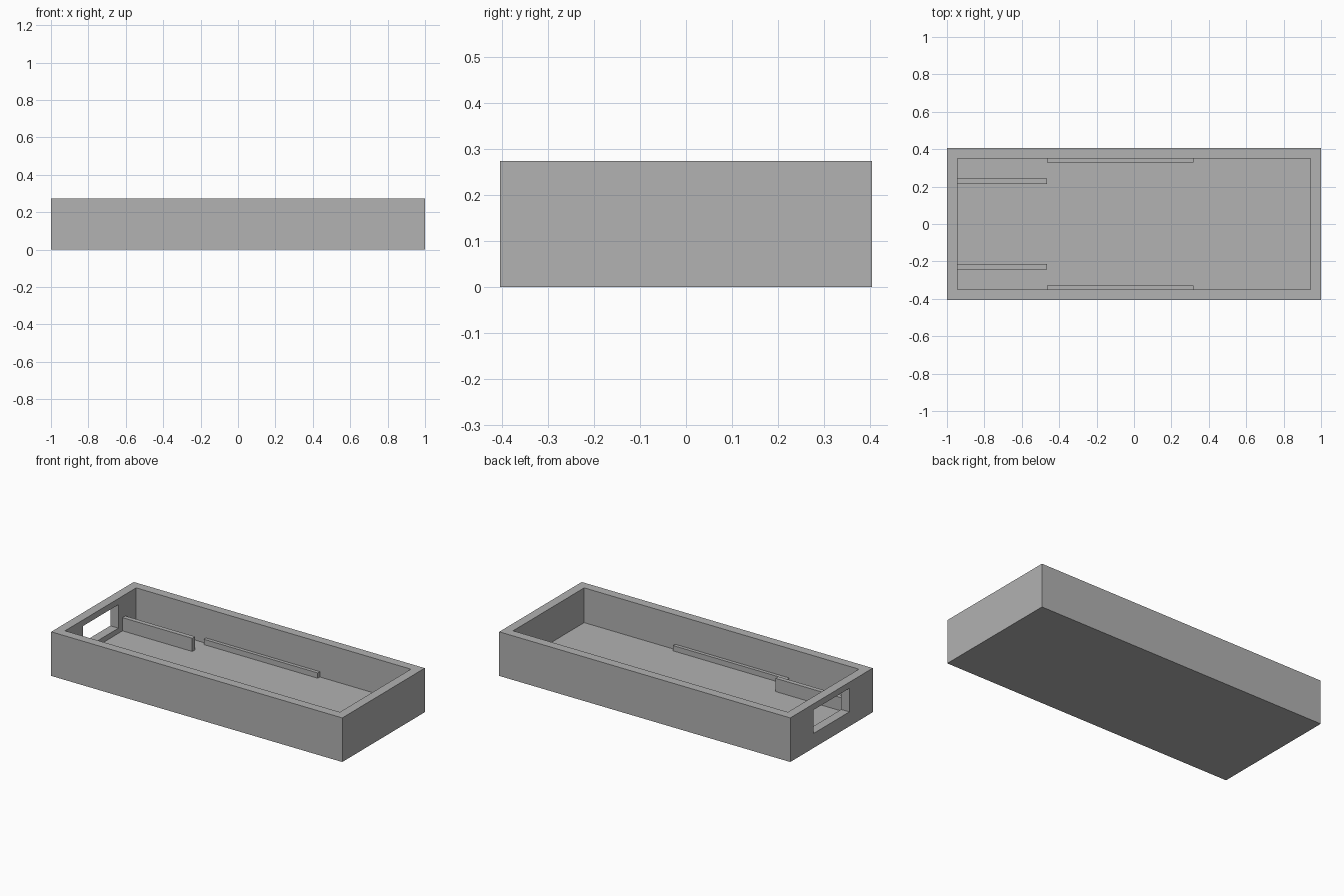
import bpy

default = bpy.data.objects.get("Cube")
if default:
    bpy.data.objects.remove(default, do_unlink=True)

# Overall sizes
LENGTH, WIDTH, HEIGHT = 2.0, 0.81, 0.274
WALL, FLOOR = 0.056, 0.058
IN_X, IN_Y = LENGTH / 2 - WALL, WIDTH / 2 - WALL
RIB_END = -0.465

grey = bpy.data.materials.new("light grey plastic")
grey.use_nodes = True
colour = (0.445, 0.445, 0.445, 1)
grey.diffuse_color = colour
grey.node_tree.nodes["Principled BSDF"].inputs["Base Color"].default_value = colour


def box(name, x, y, z):
    """Box spanning the given (low, high) ranges."""
    spans = (x, y, z)
    bpy.ops.mesh.primitive_cube_add(size=1, location=[(a + b) / 2 for a, b in spans])
    obj = bpy.context.object
    obj.name = name
    obj.scale = [b - a for a, b in spans]
    bpy.ops.object.transform_apply(location=False, rotation=False, scale=True)
    obj.data.materials.append(grey)
    return obj


def cut(target, cutter):
    cutter.hide_render = True
    mod = target.modifiers.new("cut", 'BOOLEAN')
    mod.operation, mod.solver, mod.object = 'DIFFERENCE', 'EXACT', cutter
    bpy.context.view_layer.objects.active = target
    bpy.ops.object.modifier_apply(modifier=mod.name)
    bpy.data.objects.remove(cutter, do_unlink=True)


# Open tray with a port window in one end wall
tray = box("tray", (-LENGTH / 2, LENGTH / 2), (-WIDTH / 2, WIDTH / 2), (0, HEIGHT))
cut(tray, box("cavity", (-IN_X, IN_X), (-IN_Y, IN_Y), (FLOOR, HEIGHT + 0.1)))
cut(tray, box("port_window", (-LENGTH / 2 - 0.1, -IN_X + 0.1), (-0.175, 0.175), (0.09, 0.236)))

# Guide ribs by the window and support ledges along the long walls
for side, s in (("left", -1), ("right", 1)):
    box(f"guide_rib_{side}", (-IN_X, RIB_END), sorted((s * 0.215, s * 0.243)), (FLOOR, 0.14))
    box(f"support_ledge_{side}", (RIB_END, 0.318), sorted((s * 0.328, s * IN_Y)), (FLOOR, 0.091))
